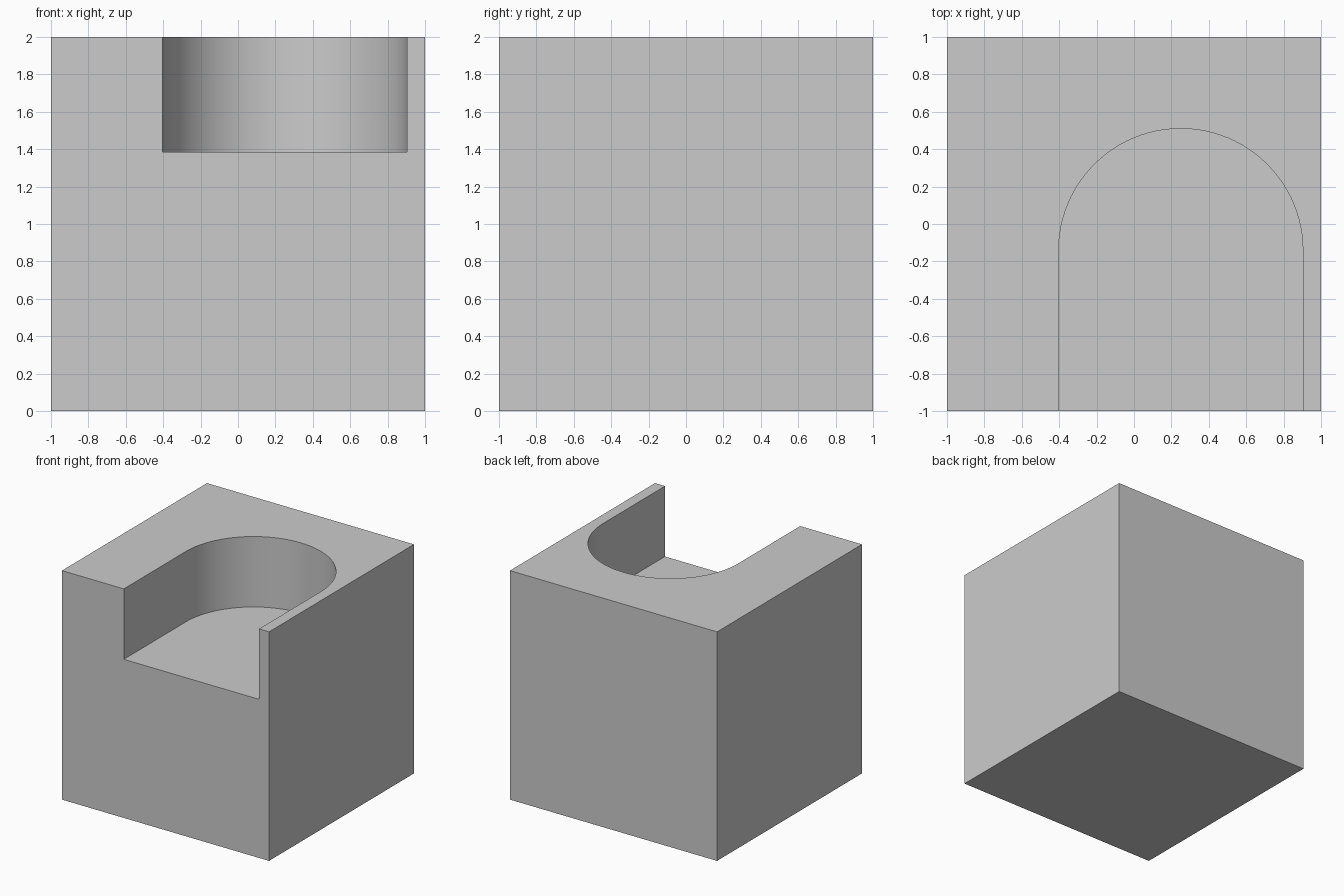
import bpy, bmesh, math

cube = bpy.data.objects.get("Cube")
if cube:
    bpy.data.objects.remove(cube)

SLOT_X, SLOT_Y, RADIUS, FLOOR = 0.25, -0.143, 0.653, 1.385
SEGMENTS = 48

grey = bpy.data.materials.new("plain grey")
grey.use_nodes = True
colour = (0.6, 0.6, 0.6, 1)
grey.diffuse_color = colour
grey.node_tree.nodes["Principled BSDF"].inputs["Base Color"].default_value = colour


def prism(name, outline, z0, z1):
    """Extrude a flat outline from z0 up to z1."""
    bm = bmesh.new()
    face = bm.faces.new([bm.verts.new((x, y, z0)) for x, y in outline])
    top = bmesh.ops.extrude_face_region(bm, geom=[face])["geom"]
    bmesh.ops.translate(bm, vec=(0, 0, z1 - z0),
                        verts=[v for v in top if isinstance(v, bmesh.types.BMVert)])
    bmesh.ops.recalc_face_normals(bm, faces=bm.faces)
    mesh = bpy.data.meshes.new(name)
    bm.to_mesh(mesh)
    bm.free()
    mesh.materials.append(grey)
    obj = bpy.data.objects.new(name, mesh)
    bpy.context.collection.objects.link(obj)
    return obj


# Solid block
block = prism("block", [(-1, -1), (1, -1), (1, 1), (-1, 1)], 0, 2)

# Round-ended slot, open at the front and top
arc = [(SLOT_X + RADIUS * math.cos(math.pi * i / SEGMENTS),
        SLOT_Y + RADIUS * math.sin(math.pi * i / SEGMENTS)) for i in range(SEGMENTS + 1)]
ends = [(SLOT_X - RADIUS, -1.5), (SLOT_X + RADIUS, -1.5)]
cutter = prism("slot_cutter", arc + ends, FLOOR, 2.5)
cutter.hide_render = True

cut = block.modifiers.new("slot", 'BOOLEAN')
cut.operation = 'DIFFERENCE'
cut.solver = 'EXACT'
cut.object = cutter

# Apply the cut, then smooth the curved wall only
bpy.ops.object.select_all(action='DESELECT')
bpy.context.view_layer.objects.active = block
block.select_set(True)
bpy.ops.object.modifier_apply(modifier=cut.name)
bpy.data.objects.remove(cutter)
bpy.ops.object.shade_smooth_by_angle(angle=math.radians(30))
